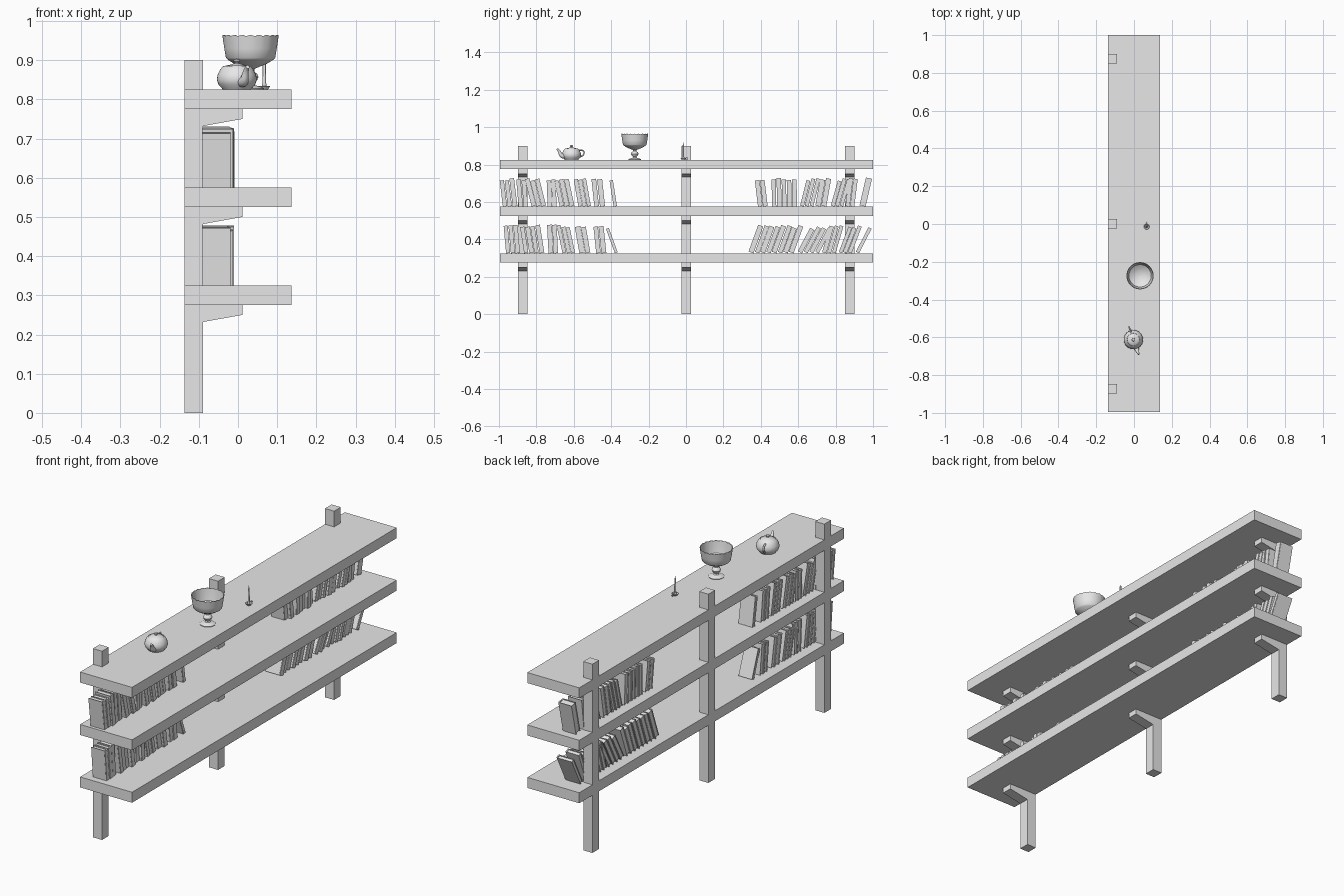
import bpy, bmesh, math, random
from mathutils import Matrix, Vector

if "Cube" in bpy.data.objects:
    bpy.data.objects.remove(bpy.data.objects["Cube"])

random.seed(4)
grey = bpy.data.materials.new("light_grey")
grey.diffuse_color = (0.8, 0.8, 0.8, 1)
grey.use_nodes = True
grey.node_tree.nodes["Principled BSDF"].inputs["Base Color"].default_value = grey.diffuse_color


def finish(name, bm, loc=(0, 0, 0), rz=0.0, smooth=False):
    bmesh.ops.recalc_face_normals(bm, faces=bm.faces)
    me = bpy.data.meshes.new(name)
    bm.to_mesh(me)
    bm.free()
    me.materials.append(grey)
    if smooth:
        me.shade_smooth()
        me.set_sharp_from_angle(angle=math.radians(40))
    ob = bpy.data.objects.new(name, me)
    ob.location = loc
    ob.rotation_euler[2] = rz
    bpy.context.collection.objects.link(ob)
    return ob


def add_box(bm, x0, x1, y0, y1, z0, z1):
    m = Matrix.Translation(((x0 + x1) / 2, (y0 + y1) / 2, (z0 + z1) / 2))
    m = m @ Matrix.Diagonal((x1 - x0, y1 - y0, z1 - z0, 1))
    bmesh.ops.create_cube(bm, size=1, matrix=m)


def box(name, *ext):
    bm = bmesh.new()
    add_box(bm, *ext)
    return finish(name, bm)


def loft(bm, rings, caps=True):
    for a, b in zip(rings, rings[1:]):
        for i in range(len(a)):
            j = (i + 1) % len(a)
            bm.faces.new((a[i], a[j], b[j], b[i]))
    if caps:
        bm.faces.new(rings[0])
        bm.faces.new(rings[-1])


def lathe(name, profile, loc, n=32, scallop=None):
    """Turned shape; scallop = (height limit, amplitude, lobes) for a wavy rim."""
    bm = bmesh.new()
    rings = []
    for r, z in profile:
        ring = []
        for i in range(n):
            a = 2 * math.pi * i / n
            dz = scallop[1] * math.cos(scallop[2] * a) if scallop and z > scallop[0] else 0
            ring.append(bm.verts.new((r * math.cos(a), r * math.sin(a), z + dz)))
        rings.append(ring)
    loft(bm, rings)
    return finish(name, bm, loc, smooth=True)


def bezier(p, n=12):
    out = []
    for i in range(n + 1):
        t = i / n
        w = ((1 - t) ** 3, 3 * t * (1 - t) ** 2, 3 * t * t * (1 - t), t ** 3)
        out.append((sum(k * q[0] for k, q in zip(w, p)), sum(k * q[1] for k, q in zip(w, p))))
    return out


def tube(name, path, r0, r1, loc, rz, n=12):
    """Tapered round tube along a path in the local x-z plane."""
    bm = bmesh.new()
    rings = []
    for k, (u, z) in enumerate(path):
        a, b = path[max(k - 1, 0)], path[min(k + 1, len(path) - 1)]
        t = Vector((b[0] - a[0], 0, b[1] - a[1])).normalized()
        side, up = Vector((0, 1, 0)), Vector((-t.z, 0, t.x))
        r = r0 + (r1 - r0) * k / (len(path) - 1)
        rings.append([bm.verts.new(Vector((u, 0, z)) + r * (
            math.cos(2 * math.pi * i / n) * side + math.sin(2 * math.pi * i / n) * up))
            for i in range(n)])
    loft(bm, rings)
    return finish(name, bm, loc, rz, True)


# Shelf boards, posts and tapered brackets
SHELVES = (0.275, 0.525, 0.775)
POSTS = (-0.872, 0.002, 0.876)
for i, z in enumerate(SHELVES):
    box(f"shelf_{i}", -0.137, 0.137, -0.994, 1.0, z, z + 0.05)
for i, y in enumerate(POSTS):
    box(f"post_{i}", -0.137, -0.089, y - 0.025, y + 0.025, 0, 0.9)
    for j, z in enumerate(SHELVES):
        bm = bmesh.new()
        prof = ((-0.089, z), (0.011, z), (0.011, z - 0.025), (-0.089, z - 0.043))
        loft(bm, [[bm.verts.new((px, y + s, pz)) for px, pz in prof] for s in (-0.025, 0.025)])
        finish(f"bracket_{i}_{j}", bm)


# Books: hard cover around an inset page block, leaning about the lower corner
def book(name, y, z, thick, height, depth, tilt):
    bm = bmesh.new()
    c = 0.003
    x0, x1 = -0.092, -0.092 + depth
    add_box(bm, x0, x1, 0, c, 0, height)
    add_box(bm, x0, x1, thick - c, thick, 0, height)
    add_box(bm, x1 - c, x1 + 0.003, 0.001, thick - 0.001, 0, height)
    add_box(bm, x0 + 0.003, x1 - c, c, thick - c, 0.003, height - 0.004)
    if tilt > 0:
        bmesh.ops.translate(bm, vec=(0, -thick, 0), verts=bm.verts)
    bmesh.ops.rotate(bm, cent=(0, 0, 0), verts=bm.verts,
                     matrix=Matrix.Rotation(-math.radians(tilt), 3, 'X'))
    finish(name, bm, (0, y, z))


# each run: start y, end y, number of books, lean in degrees
ROWS = {
    "upper_left": (0.575, [(-0.979, -0.90, 3, -7), (-0.895, -0.84, 2, -5), (-0.825, -0.745, 3, -14),
                           (-0.74, -0.69, 2, -2), (-0.675, -0.595, 3, -12), (-0.575, -0.505, 3, -10),
                           (-0.49, -0.43, 2, -6), (-0.387, -0.368, 1, -9)]),
    "lower_left": (0.325, [(-0.962, -0.885, 3, -5), (-0.865, -0.755, 4, -9), (-0.735, -0.68, 2, -3),
                           (-0.66, -0.59, 3, -12), (-0.57, -0.505, 2, -10), (-0.48, -0.425, 2, -6),
                           (-0.38, -0.36, 1, -20)]),
    "upper_right": (0.575, [(0.385, 0.44, 2, -7), (0.46, 0.595, 5, -1), (0.605, 0.68, 3, 14),
                            (0.69, 0.75, 2, 10), (0.77, 0.84, 3, 16), (0.85, 0.90, 2, 7),
                            (0.925, 0.96, 1, 13)]),
    "lower_right": (0.325, [(0.33, 0.575, 8, 20), (0.59, 0.71, 4, 28), (0.725, 0.80, 3, 16),
                            (0.81, 0.885, 3, 21), (0.90, 0.925, 1, 27)]),
}
for row, (z, runs) in ROWS.items():
    k = 0
    for y0, y1, n, tilt in runs:
        step = (y1 - y0) / n
        for i in range(n):
            t = step * math.cos(math.radians(tilt)) * random.uniform(0.82, 0.98)
            h, d = random.uniform(0.138, 0.153), random.uniform(0.066, 0.08)
            book(f"book_{row}_{k}", y0 + step * (i + (tilt > 0)), z, t, h, d, tilt)
            k += 1

# Teapot: body, lid with knob, spout and handle
TEA, ANG = (-0.003, -0.612, 0.825), math.atan2(-0.08, 0.028)
lathe("teapot_body", [(0.001, 0.0), (0.036, 0.0), (0.038, 0.003), (0.047, 0.013), (0.051, 0.025),
                      (0.049, 0.038), (0.043, 0.050), (0.037, 0.058), (0.034, 0.060), (0.033, 0.057),
                      (0.001, 0.057)], TEA)
lathe("teapot_lid", [(0.001, 0.056), (0.033, 0.057), (0.029, 0.061), (0.015, 0.064), (0.006, 0.067),
                     (0.005, 0.069), (0.009, 0.073), (0.008, 0.077), (0.001, 0.079)], TEA)
tube("teapot_spout", bezier([(0.042, 0.020), (0.068, 0.018), (0.060, 0.045), (0.083, 0.058)]),
     0.014, 0.005, TEA, ANG)
tube("teapot_handle", bezier([(-0.040, 0.051), (-0.083, 0.058), (-0.078, 0.022), (-0.046, 0.016)]),
     0.004, 0.004, TEA, ANG)

# Footed bowl with wavy rim
lathe("footed_bowl", [(0.001, 0.0), (0.034, 0.0), (0.035, 0.003), (0.026, 0.007), (0.012, 0.011),
                      (0.009, 0.016), (0.017, 0.024), (0.020, 0.032), (0.017, 0.040), (0.009, 0.046),
                      (0.011, 0.053), (0.022, 0.058), (0.040, 0.065), (0.058, 0.076), (0.063, 0.081),
                      (0.067, 0.105), (0.072, 0.138), (0.069, 0.138), (0.064, 0.105), (0.059, 0.083),
                      (0.040, 0.070), (0.020, 0.063), (0.001, 0.061)],
      (0.032, -0.274, 0.825), n=80, scallop=(0.13, 0.0018, 20))

# Candlestick: dish, candle and finger loop
CAN = (0.067, -0.014, 0.825)
lathe("candle_dish", [(0.001, 0.0), (0.009, 0.0), (0.015, 0.008), (0.014, 0.009), (0.008, 0.003),
                      (0.006, 0.004), (0.006, 0.016), (0.001, 0.016)], CAN, 24)
lathe("candle", [(0.001, 0.004), (0.0042, 0.004), (0.0038, 0.080), (0.001, 0.084), (0.0008, 0.092)],
      CAN, 16)
tube("candle_dish_loop", [(0.018 + 0.006 * math.cos(2 * math.pi * i / 16),
                           0.008 + 0.006 * math.sin(2 * math.pi * i / 16)) for i in range(17)],
     0.0013, 0.0013, CAN, math.radians(90), 8)
